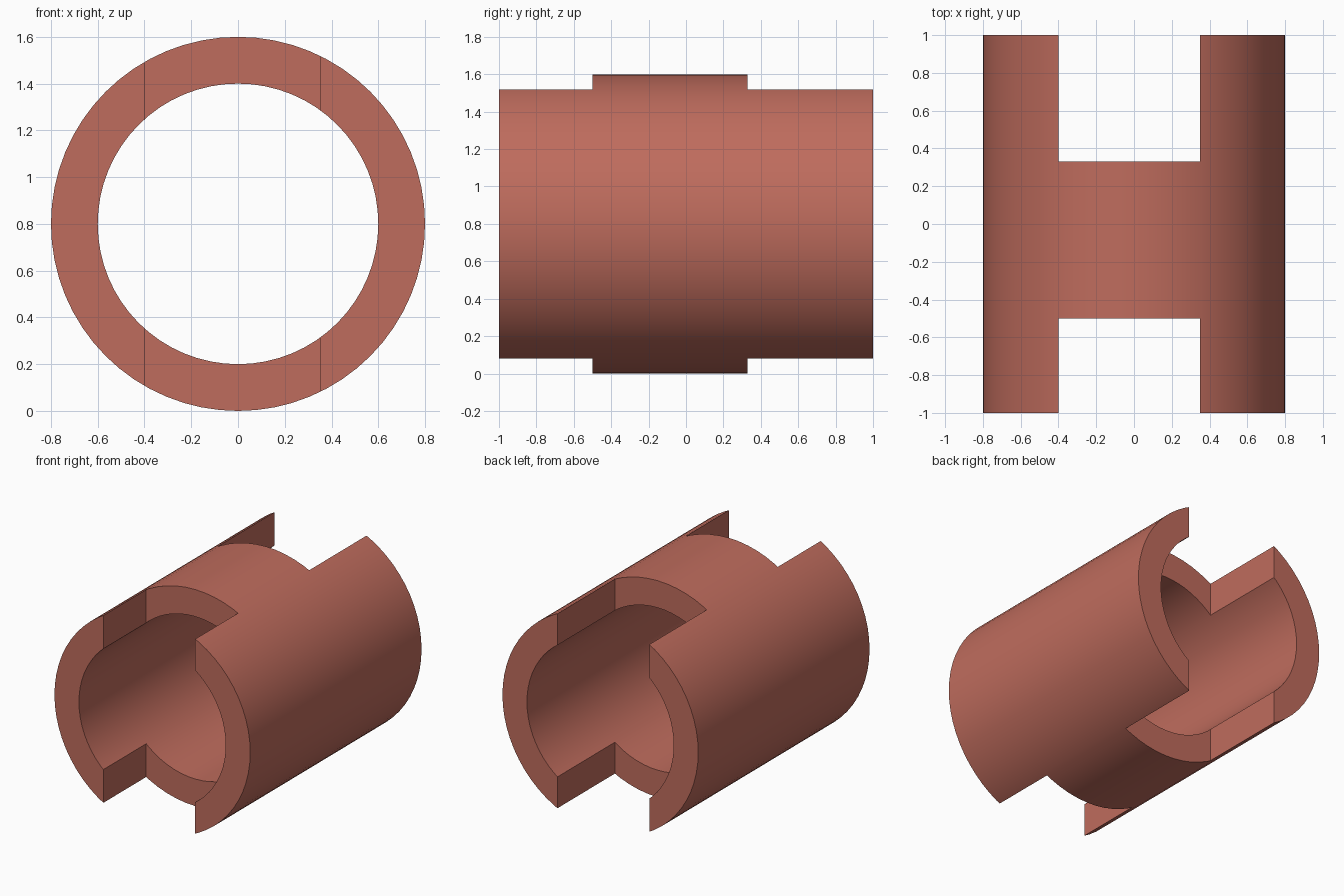
import bpy, math

if "Cube" in bpy.data.objects:
    bpy.data.objects.remove(bpy.data.objects["Cube"])

R_OUT, R_IN, HALF, CZ = 0.8, 0.6, 1.0, 0.8
SIDES = 64


def cylinder(name, radius, length):
    bpy.ops.mesh.primitive_cylinder_add(vertices=SIDES, radius=radius, depth=length,
                                        location=(0, 0, CZ), rotation=(math.pi / 2, 0, 0))
    ob = bpy.context.object
    ob.name = name
    return ob


def box(name, lo, hi):
    bpy.ops.mesh.primitive_cube_add(size=1, location=[(a + b) / 2 for a, b in zip(lo, hi)])
    ob = bpy.context.object
    ob.name = name
    ob.scale = [b - a for a, b in zip(lo, hi)]
    return ob


def cut(target, cutter):
    cutter.hide_render = True
    mod = target.modifiers.new(cutter.name, 'BOOLEAN')
    mod.operation = 'DIFFERENCE'
    mod.solver = 'EXACT'
    mod.object = cutter
    bpy.context.view_layer.objects.active = target
    bpy.ops.object.modifier_apply(modifier=mod.name)
    bpy.data.objects.remove(cutter)


# Tube lying along y
sleeve = cylinder("slotted_sleeve", R_OUT, 2 * HALF)
cut(sleeve, cylinder("bore", R_IN, 2 * HALF + 0.4))

# Slots through top and bottom at each end
cut(sleeve, box("front_slot", (-0.4, -1.2, -0.2), (0.35, -0.5, 1.8)))
cut(sleeve, box("back_slot", (-0.4, 0.33, -0.2), (0.35, 1.2, 1.8)))

# Smooth curved walls, sharp cut edges
bpy.ops.object.select_all(action='DESELECT')
sleeve.select_set(True)
bpy.context.view_layer.objects.active = sleeve
bpy.ops.object.shade_smooth_by_angle(angle=math.radians(30))

# Red clay colour
mat = bpy.data.materials.new("red_clay")
mat.diffuse_color = (0.52, 0.15, 0.11, 1)
mat.use_nodes = True
mat.node_tree.nodes["Principled BSDF"].inputs["Base Color"].default_value = mat.diffuse_color
sleeve.data.materials.clear()
sleeve.data.materials.append(mat)
